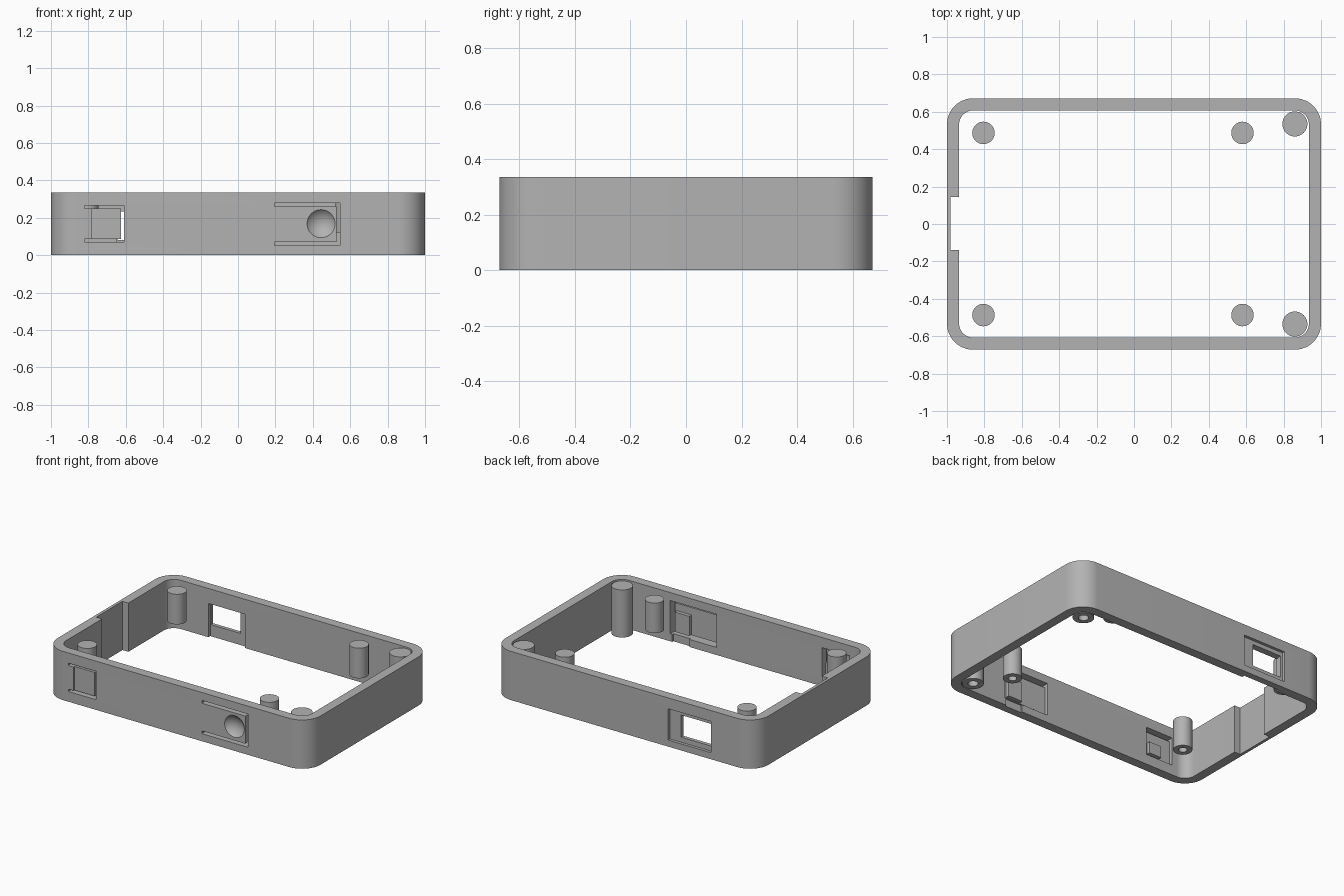
import bpy, bmesh, math
from mathutils import Matrix, Vector

cube = bpy.data.objects.get("Cube")
if cube:
    bpy.data.objects.remove(cube, do_unlink=True)

grey = bpy.data.materials.new("plain grey")
grey.use_nodes = True
COLOR = (0.45, 0.45, 0.45, 1)
grey.diffuse_color = COLOR
grey.node_tree.nodes["Principled BSDF"].inputs["Base Color"].default_value = COLOR

HX, HY, H, WALL, R = 1.0, 0.672, 0.335, 0.065, 0.14
IY = HY - WALL


def finish(name, bm):
    bmesh.ops.recalc_face_normals(bm, faces=bm.faces)
    mesh = bpy.data.meshes.new(name)
    bm.to_mesh(mesh)
    bm.free()
    mesh.materials.append(grey)
    obj = bpy.data.objects.new(name, mesh)
    bpy.context.collection.objects.link(obj)
    return obj


def box(name, x, y, z):
    bm = bmesh.new()
    bmesh.ops.create_cube(bm, size=1)
    for v in bm.verts:
        v.co = Vector([(s[0] + s[1]) / 2 + c * (s[1] - s[0]) for c, s in zip(v.co, (x, y, z))])
    return finish(name, bm)


def cylinder(name, x, y, r, z0, z1):
    bm = bmesh.new()
    bmesh.ops.create_cone(bm, cap_ends=True, segments=40, radius1=r, radius2=r, depth=z1 - z0,
                          matrix=Matrix.Translation((x, y, (z0 + z1) / 2)))
    return finish(name, bm)


def rounded_slab(name, hx, hy, r, z0, z1):
    bm = bmesh.new()
    ring = []
    for quarter, (sx, sy) in enumerate(((1, 1), (-1, 1), (-1, -1), (1, -1))):
        for i in range(13):
            a = (quarter + i / 12) * math.pi / 2
            ring.append(bm.verts.new((sx * (hx - r) + r * math.cos(a),
                                      sy * (hy - r) + r * math.sin(a), z0)))
    face = bm.faces.new(ring)
    new = bmesh.ops.extrude_face_region(bm, geom=[face])["geom"]
    bmesh.ops.translate(bm, vec=(0, 0, z1 - z0), verts=[g for g in new if isinstance(g, bmesh.types.BMVert)])
    return finish(name, bm)


def cut(target, cutter):
    mod = target.modifiers.new("cut", 'BOOLEAN')
    mod.operation, mod.solver, mod.object = 'DIFFERENCE', 'EXACT', cutter
    bpy.context.view_layer.objects.active = target
    bpy.ops.object.modifier_apply(modifier=mod.name)
    bpy.data.objects.remove(cutter, do_unlink=True)


def smooth(obj):
    bpy.ops.object.select_all(action='DESELECT')
    obj.select_set(True)
    bpy.context.view_layer.objects.active = obj
    bpy.ops.object.shade_smooth_by_angle(angle=math.radians(30))


# Rounded wall frame, open above and below
frame = rounded_slab("wall_frame", HX, HY, R, 0, H)
cut(frame, rounded_slab("inner_cutter", HX - WALL, IY, R - WALL, -0.1, H + 0.1))

# Full-height notch inside the right wall
cut(frame, box("notch", (-0.98, -0.9), (-0.14, 0.145), (-0.1, H + 0.1)))


# Flexible buttons in the front wall: thinned behind, freed by a U-shaped slot
def button(x0, x1, z0, z1, gap):
    cut(frame, box("thinning", (x0, x1), (-IY - 0.025, -0.5), (z0, z1)))
    through = (-0.8, -0.5)
    cut(frame, box("top_slot", (x0, x1), through, (z1 - gap, z1)))
    cut(frame, box("bottom_slot", (x0, x1), through, (z0, z0 + gap)))
    cut(frame, box("end_slot", (x1 - gap, x1), through, (z0 + gap / 2, z1 - gap / 2)))


button(0.195, 0.545, 0.052, 0.28, 0.019)
button(-0.82, -0.61, 0.07, 0.265, 0.016)
cut(frame, box("button_channel", (0.4, 0.53), (-IY - 0.012, -0.5), (-0.1, 0.06)))
cut(frame, box("small_face_inset", (-0.78, -0.62), (-0.8, -HY + 0.01), (0.08, 0.255)))

# Round finger dimple
dish_r, depth = 0.075, 0.035
ball_r = (dish_r ** 2 + depth ** 2) / (2 * depth)
bm = bmesh.new()
bmesh.ops.create_uvsphere(bm, u_segments=64, v_segments=48, radius=ball_r,
                          matrix=Matrix.Translation((0.444, -HY + depth - ball_r, 0.168))
                          @ Matrix.Rotation(math.pi / 2, 4, 'X'))
cut(frame, finish("dimple", bm))

# Stepped window in the back wall, with a channel inside down to the base
cut(frame, box("window_recess", (-0.66, -0.335), (HY - 0.02, 0.8), (0.045, 0.26)))
cut(frame, box("window_opening", (-0.645, -0.42), (0.5, 0.8), (0.08, 0.232)))
cut(frame, box("window_channel", (-0.65, -0.37), (0.5, IY + 0.02), (-0.1, 0.232)))
smooth(frame)

# Push blocks behind the buttons
box("large_button_block", (0.4, 0.51), (-IY - 0.026, -IY), (0.075, 0.21))
box("small_button_block", (-0.73, -0.635), (-IY - 0.026, -IY), (0.09, 0.17))

# Screw posts, each with a blind hole from below
for side, sign in (("back", 1), ("front", -1)):
    for label, x, y, r, z0, hole in (("right_post", -0.805, 0.487, 0.06, 0.12, 0.027),
                                     ("left_post", 0.58, 0.487, 0.06, 0.12, 0.027),
                                     ("corner_post", 0.86, 0.535, 0.067, 0, 0.032)):
        post = cylinder(side + "_" + label, x, sign * y, r, z0, 0.327)
        cut(post, cylinder("hole", x, sign * y, hole, z0 - 0.1, z0 + 0.15))
        smooth(post)
